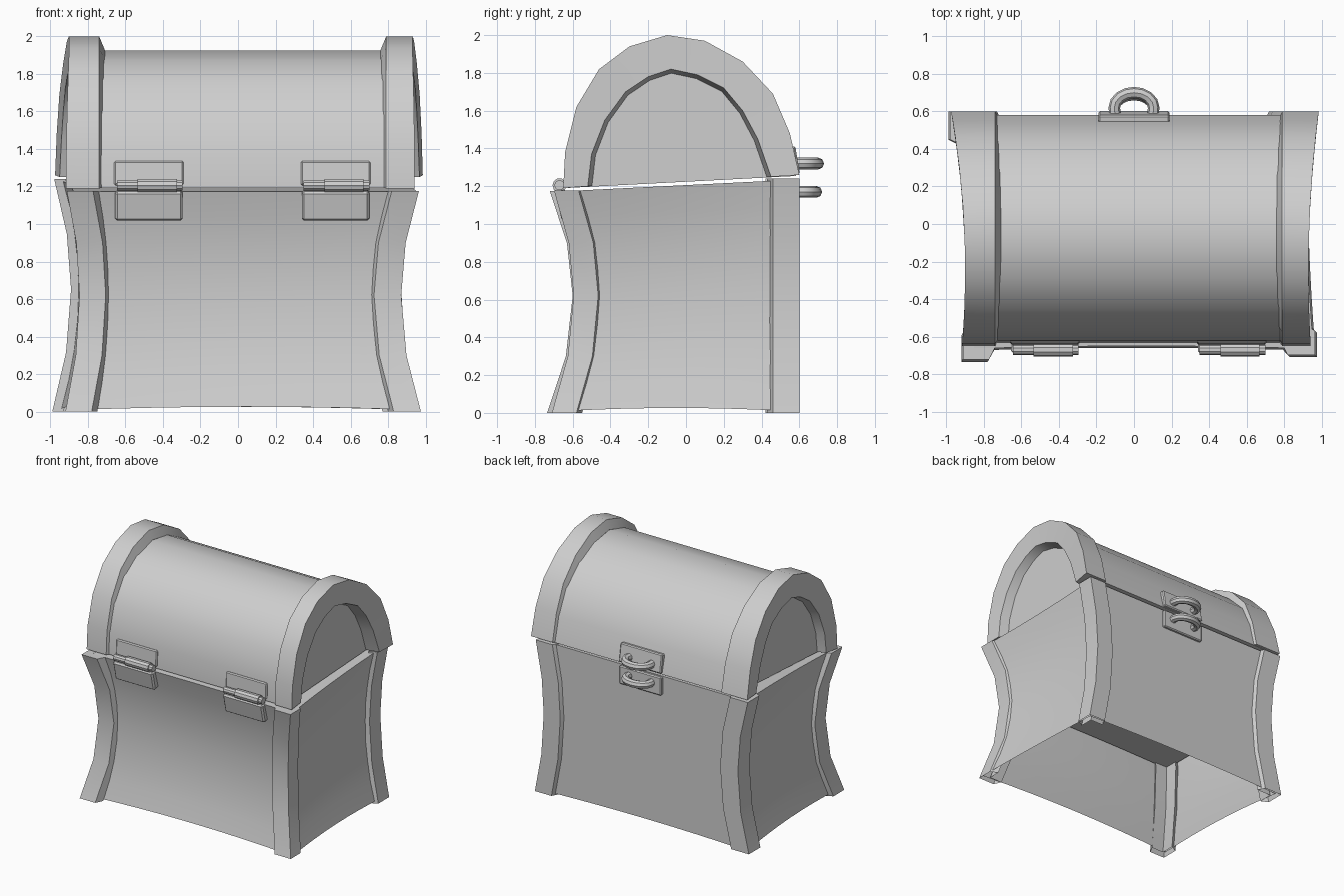
import bpy, bmesh, math
from mathutils import Vector

cube = bpy.data.objects.get("Cube")
if cube:
    bpy.data.objects.remove(cube, do_unlink=True)

grey = bpy.data.materials.new("plain_grey")
grey.use_nodes = True
grey.diffuse_color = (0.62, 0.62, 0.62, 1)
for node in grey.node_tree.nodes:
    if node.type == 'BSDF_PRINCIPLED':
        node.inputs["Base Color"].default_value = (0.62, 0.62, 0.62, 1)


def finish(name, bm, smooth=False):
    bmesh.ops.recalc_face_normals(bm, faces=bm.faces[:])
    mesh = bpy.data.meshes.new(name)
    bm.to_mesh(mesh)
    bm.free()
    mesh.materials.append(grey)
    obj = bpy.data.objects.new(name, mesh)
    bpy.context.scene.collection.objects.link(obj)
    if smooth:
        bpy.ops.object.select_all(action='DESELECT')
        obj.select_set(True)
        bpy.context.view_layer.objects.active = obj
        bpy.ops.object.shade_smooth_by_angle(angle=math.radians(32))
    return obj


def loft(name, sections, start=True):
    """Skin a row of equal closed loops; the first end may stay open."""
    bm = bmesh.new()
    rings = [[bm.verts.new(p) for p in s] for s in sections]
    for a, b in zip(rings, rings[1:]):
        for i in range(len(a)):
            j = (i + 1) % len(a)
            bm.faces.new((a[i], a[j], b[j], b[i]))
    if start:
        bm.faces.new(rings[0])
    bm.faces.new(rings[-1])
    return finish(name, bm, smooth=True)


def box(name, centre, size, tilt=0.0, bevel=0.008):
    bm = bmesh.new()
    bmesh.ops.create_cube(bm, size=1)
    bmesh.ops.scale(bm, vec=size, verts=bm.verts)
    bmesh.ops.bevel(bm, geom=bm.edges[:], offset=bevel, segments=1, affect='EDGES')
    obj = finish(name, bm)
    obj.location = centre
    obj.rotation_euler.x = tilt
    return obj


# Waisted outline shared by the body walls and corner posts
WAIST, TOP = 0.62, 1.18


def flare(z):
    if z < WAIST:
        return ((WAIST - z) / WAIST) ** 2
    return 0.9 * ((z - WAIST) / (TOP - WAIST)) ** 2


def rim(y):
    return 1.17 + 0.05 * (y + 0.72)


# Body walls, open underneath
def wall_loop(z, steps=8):
    f = flare(z)
    corners = [Vector((-0.825 - 0.06 * f, -0.575 - 0.10 * f)),
               Vector((0.862 + 0.105 * f, -0.575 - 0.10 * f)),
               Vector((0.845 + 0.08 * f, 0.572)),
               Vector((-0.86 - 0.095 * f, 0.572))]
    inward = [(0, 0.015), (-0.015, 0), (0, 0), (0.015, 0)]
    loop = []
    for k in range(4):
        for i in range(steps):
            t = i / steps
            arch = 4 * t * (1 - t)
            p = corners[k].lerp(corners[(k + 1) % 4], t) + Vector(inward[k]) * arch
            lift = (0.018 * arch + 0.008) * (1 - z / TOP)
            loop.append((p.x, p.y, z / TOP * rim(p.y) + lift))
    return loop


levels = [0, 0.15, 0.3, 0.46, 0.62, 0.76, 0.9, 1.04, TOP]
loft("body_walls", [wall_loop(z) for z in levels], start=False)

# Floor panel inside the body
bm = bmesh.new()
bm.faces.new([bm.verts.new((x * 0.98, y * 0.98, 0.68)) for x, y, z in wall_loop(0.68)])
finish("inner_floor", bm)


# Corner posts, L-shaped with a sloped edge towards the walls, open underneath
def post(name, sx, sy, xm, xd, ym, yd, wx, wy, t=0.06, slope=0.03):
    sections = []
    for z in (0, 0.3, WAIST, 0.9, TOP):
        f = flare(z)
        xo, yo = xm + xd * f, ym + yd * f
        plan = [(xo, yo), (xo - wx, yo), (xo - wx - slope, yo - t), (xo - t, yo - t),
                (xo - t, yo - wy - slope), (xo, yo - wy)]
        height = z / TOP * (rim(sy * yo) + 0.005)
        sections.append([(sx * x, sy * y, height) for x, y in plan])
    loft(name, sections, start=False)


post("front_left_post", 1, -1, 0.87, 0.105, 0.595, 0.115, 0.145, 0.13)
post("front_right_post", -1, -1, 0.845, 0.075, 0.60, 0.135, 0.14, 0.14)
post("back_left_post", 1, 1, 0.87, 0.08, 0.60, 0.0, 0.15, 0.14)
post("back_right_post", -1, 1, 0.89, 0.10, 0.60, 0.0, 0.16, 0.15)

# Domed lid (y, z) outlines: outer and inner edge of the end arches
outer = [(-0.65, 1.19), (-0.64, 1.38), (-0.58, 1.62), (-0.46, 1.82), (-0.30, 1.94), (-0.10, 2.0),
         (0.10, 1.97), (0.30, 1.86), (0.46, 1.69), (0.55, 1.48), (0.60, 1.26)]
inner = [(-0.52, 1.20), (-0.50, 1.37), (-0.43, 1.55), (-0.32, 1.70), (-0.20, 1.78), (-0.08, 1.82),
         (0.06, 1.79), (0.20, 1.72), (0.30, 1.60), (0.38, 1.45), (0.45, 1.25)]
dome = [(y * 0.97, 1.2 + (z - 1.2) * 0.905) for y, z in outer]
loft("lid", [[(x, y, z) for y, z in dome] for x in (-0.84, 0, 0.86)])


# Arched trims on both ends of the lid, tapering in to the end panel
def trim(name, side, waist, spread, x_in, x_panel):
    def x_out(y):
        return waist + spread * ((y + 0.25) / 0.85) ** 2

    sections = []
    for (yo, zo), (yi, zi) in zip(outer, inner):
        ym, zm = yo + (yi - yo) * 0.4, zo + (zi - zo) * 0.4
        yp, zp = -0.03 + (yi + 0.03) * 0.95, 1.21 + (zi - 1.21) * 0.96
        sections.append([(side * x_out(yo), yo, zo), (side * x_in, yo, zo),
                         (side * (x_in - 0.03), ym, zm), (side * x_panel, yp, zp),
                         (side * x_out(yi), yi, zi)])
    loft(name, sections)


trim("left_lid_trim", 1, 0.93, 0.055, 0.79, 0.85)
trim("right_lid_trim", -1, 0.90, 0.075, 0.74, 0.83)


# Front hinges: lid plate, body plate and a barrel with a thicker knuckle
def barrel(name, x0, x1, radius):
    ring = [(-0.67 + radius * math.cos(a * math.pi / 5), 1.205 + radius * math.sin(a * math.pi / 5))
            for a in range(10)]
    loft(name, [[(x, y, z) for y, z in ring] for x in (x0, x1)])


for label, x in (("right", -0.475), ("left", 0.52)):
    box(label + "_hinge_lid_plate", (x, -0.614, 1.27), (0.37, 0.05, 0.13), -0.06)
    box(label + "_hinge_body_plate", (x, -0.645, 1.10), (0.36, 0.06, 0.16), 0.22, 0.012)
    barrel(label + "_hinge_barrel", x - 0.17, x + 0.18, 0.027)
    barrel(label + "_hinge_knuckle", x - 0.06, x + 0.15, 0.037)


# Back latch: two plates, each with a projecting loop
def loop_handle(name, z, reach, radius=0.031):
    path = [Vector((0.10, 0.57, z))]
    for i in range(9):
        a = math.pi * i / 8
        path.append(Vector((0.105 * math.cos(a), 0.62 + reach * math.sin(a), z)))
    path.append(Vector((-0.10, 0.57, z)))
    sections = []
    for i, p in enumerate(path):
        along = (path[min(i + 1, len(path) - 1)] - path[max(i - 1, 0)]).normalized()
        side = along.cross(Vector((0, 0, 1)))
        sections.append([p + radius * (side * math.cos(b * math.pi / 4)
                         + Vector((0, 0, math.sin(b * math.pi / 4)))) for b in range(8)])
    loft(name, sections)


box("latch_lid_plate", (0, 0.571, 1.335), (0.38, 0.04, 0.15), 0.16)
box("latch_body_plate", (0, 0.575, 1.155), (0.38, 0.04, 0.15))
loop_handle("latch_upper_loop", 1.32, 0.08)
loop_handle("latch_lower_loop", 1.17, 0.07)
